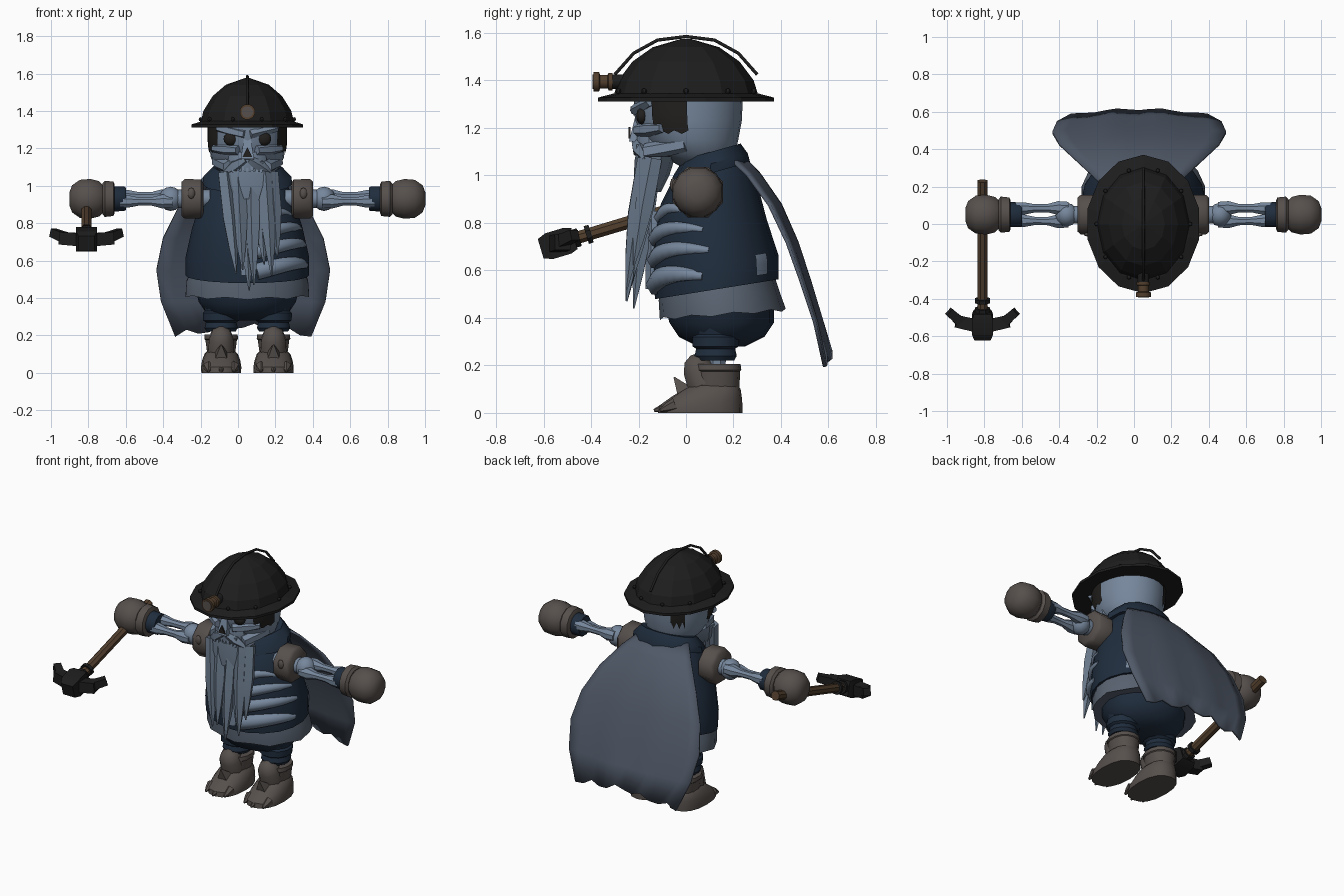
import bpy, bmesh, math
from mathutils import Vector

cube = bpy.data.objects.get("Cube")
if cube:
    bpy.data.objects.remove(cube, do_unlink=True)

CX = 0.05  # body centre line


def material(name, r, g, b):
    m = bpy.data.materials.new(name)
    m.use_nodes = True
    m.diffuse_color = (r, g, b, 1)
    m.node_tree.nodes["Principled BSDF"].inputs["Base Color"].default_value = (r, g, b, 1)
    return m


BONE = material("pale blue bone", .18, .24, .33)
BEARD = material("dusty blue beard", .15, .20, .27)
NAVY = material("navy cloth", .014, .026, .047)
SHIRT = material("grey blue shirt", .10, .125, .165)
CAPE = material("slate cape", .08, .10, .138)
LEATHER = material("grey brown leather", .094, .08, .073)
IRON = material("black iron", .0125, .0125, .0125)
WOOD = material("brown wood", .085, .05, .027)
DARK = material("dark hair and sockets", .015, .014, .013)


def finish(name, bm, mat, angle=35):
    bmesh.ops.recalc_face_normals(bm, faces=bm.faces)
    me = bpy.data.meshes.new(name)
    bm.to_mesh(me)
    bm.free()
    me.materials.append(mat)
    if angle:
        me.polygons.foreach_set("use_smooth", [True] * len(me.polygons))
        me.set_sharp_from_angle(angle=math.radians(angle))
    ob = bpy.data.objects.new(name, me)
    bpy.context.collection.objects.link(ob)
    return ob


def skin(name, loops, mat, angle=35, closed=True):
    """Bridge rows of points; closed rows are rings with end caps."""
    bm = bmesh.new()
    rows = [[bm.verts.new(p) for p in loop] for loop in loops]
    n = len(rows[0])
    for a, b in zip(rows, rows[1:]):
        for i in range(n if closed else n - 1):
            j = (i + 1) % n
            bm.faces.new((a[i], a[j], b[j], b[i]))
    if closed:
        bm.faces.new(rows[0])
        bm.faces.new(rows[-1])
    return finish(name, bm, mat, angle)


def on_ring(ring, a, x=CX, tilt=0, off=0, e=1):
    # angle 0 is the front, a quarter turn is the model's left
    z, cy, rx, ry = ring
    s, c = math.sin(a), math.cos(a)
    s, c = math.copysign(abs(s) ** e, s), math.copysign(abs(c) ** e, c)
    y = cy - (ry + off) * c
    return Vector((x + (rx + off) * s, y, z + tilt * y))


def loft(name, rings, mat, n=16, x=CX, tilt=0, angle=35, e=1, jag=0):
    loops = [[on_ring(r, math.tau * i / n, x, tilt, 0, e) for i in range(n)] for r in rings]
    for i in range(0, n, 2):
        loops[0][i].z -= jag
    return skin(name, loops, mat, angle)


def ring_at(rings, z):
    for a, b in zip(rings, rings[1:]):
        if a[0] <= z <= b[0]:
            t = (z - a[0]) / (b[0] - a[0])
            return [u + (v - u) * t for u, v in zip(a, b)]


def limb(name, p0, p1, profile, mat, n=10, angle=40):
    """Turned shape: profile holds (fraction along, radius)."""
    p0, p1 = Vector(p0), Vector(p1)
    d = p1 - p0
    q = d.to_track_quat('Z', 'Y')
    loops = []
    for t, r in profile:
        ring = [Vector((math.cos(a), math.sin(a), 0)) * r
                for a in (math.tau * (i + .5) / n for i in range(n))]
        loops.append([p0 + d * t + q @ v for v in ring])
    return skin(name, loops, mat, angle)


def ball(name, c, size, mat, seg=12):
    bm = bmesh.new()
    bmesh.ops.create_uvsphere(bm, u_segments=seg, v_segments=seg // 2 + 1, radius=1)
    for v in bm.verts:
        v.co = Vector(c) + v.co * Vector(size)
    return finish(name, bm, mat, 50)


def strand(name, points, radii, mat):
    cu = bpy.data.curves.new(name, 'CURVE')
    cu.dimensions = '3D'
    cu.bevel_depth = 1
    cu.bevel_resolution = 1
    cu.use_fill_caps = True
    sp = cu.splines.new('POLY')
    sp.points.add(len(points) - 1)
    for pt, p, r in zip(sp.points, points, radii):
        pt.co = (*p, 1)
        pt.radius = r
    cu.materials.append(mat)
    ob = bpy.data.objects.new(name, cu)
    bpy.context.collection.objects.link(ob)


def panel(name, rings, a0, a1, z0, z1, mat, tilt=0, jag=0):
    rows = [[on_ring(ring_at(rings, z0 + (z1 - z0) * j / 4 + (jag * (i % 2) if j == 0 else 0)),
                     a0 + (a1 - a0) * i / 5, CX, tilt, .006) for i in range(6)] for j in range(5)]
    return skin(name, rows, mat, 35, False)


# Torso, shirt tail and trousers
TILT = .16
torso = [(.50, .13, .33, .26), (.60, .125, .33, .265), (.76, .10, .295, .24),
         (.90, .10, .25, .205), (1.0, .11, .21, .16), (1.06, .12, .15, .11)]
loft("jacket", torso, NAVY, 20, tilt=TILT)
loft("collar", [(.98, .10, .24, .17), (1.02, .105, .235, .155), (1.07, .11, .185, .12)],
     NAVY, 12, tilt=.28)
loft("shirt_tail", [(.41, .155, .335, .265), (.48, .14, .33, .255), (.56, .13, .30, .24)],
     SHIRT, 18, tilt=.07, jag=.012)
loft("trouser_seat", [(.28, .15, .14, .10), (.32, .15, .22, .18), (.38, .15, .26, .22),
                      (.46, .14, .28, .23)], NAVY)

# Ribs showing through the torn left side
for z, r, end in ((.84, .028, 1.1), (.755, .034, 1.45), (.665, .038, 1.5), (.56, .046, 1.35)):
    steps = [k / 8 for k in range(9)]
    strand("rib", [on_ring(ring_at(torso, z + .03 * math.sin(3 * t)), .15 + (end - .15) * t,
                           tilt=TILT, off=-.012) for t in steps],
           [r * (1.1 - .7 * t * t) for t in steps], BONE)
panel("back_tear", torso, 2.25, 2.5, .53, .62, BONE, TILT)
limb("breastbone", (CX, -.12, .85), (CX, -.13, .52), [(0, .05), (1, .04)], BONE, 6)

# Cape with a ragged hem
cape_rows = [(1.09, .235, .17), (1.01, .315, .25), (.88, .405, .35), (.72, .475, .43),
             (.55, .53, .465), (.38, .58, .44), (.225, .615, .365)]
cape = []
for k, (z, y, w) in enumerate(cape_rows):
    row = []
    for i in range(13):
        u = i / 6 - 1
        hem = (.02 - .05 * abs(u) + .03 * (i % 3 == 1)) * (k == len(cape_rows) - 1)
        curl = .06 - .005 * k
        row.append((.028 + w * u, y - curl * u * u + .006 * math.cos(i * 1.6) * k / 6, z + hem))
    cape.append(row)
solid = skin("cape", cape, CAPE, 35, False).modifiers.new("thickness", 'SOLIDIFY')
solid.thickness = .014

# Skull
skull = [(1.03, .08, .09, .09), (1.09, .045, .165, .16), (1.15, .02, .195, .20),
         (1.23, .01, .207, .225), (1.34, .01, .207, .23)]
loft("skull", skull, BONE, 24, angle=60)
loft("upper_jaw", [(1.06, -.12, .10, .08), (1.11, -.13, .115, .085), (1.18, -.13, .10, .085)],
     BONE, 10)
for k in range(7):
    x = CX - .075 + k * .025
    limb("tooth", (x, -.20, 1.13), (x, -.205, 1.07), [(0, .013), (1, .008)], BONE, 4)
limb("nose_bridge", (CX, -.19, 1.29), (CX, -.205, 1.14), [(0, .018), (1, .05)], BONE, 4)
nose = [(CX, -.243, 1.205), (CX - .026, -.243, 1.155), (CX + .026, -.243, 1.155)]
skin("nose_hole", [nose, [(x, y + .009, z) for x, y, z in nose]], DARK, 0)
for s in (-1, 1):
    ball("eye_socket", (CX + s * .088, -.185, 1.25), (.042, .025, .036), DARK, 10)
    limb("brow", (CX + s * .015, -.215, 1.275), (CX + s * .16, -.15, 1.31),
         [(0, .024), (.6, .026), (1, .02)], BONE, 5)
    limb("cheekbone", (CX + s * .05, -.205, 1.19), (CX + s * .18, -.10, 1.20),
         [(0, .025), (.5, .032), (1, .02)], BONE, 6)
    limb("jaw_bone", (CX + s * .10, -.17, 1.10), (CX + s * .165, 0, 1.13),
         [(0, .035), (.6, .035), (1, .03)], BONE, 6)
    limb("moustache", (CX + s * .01, -.21, 1.14), (CX + s * .12, -.17, 1.07),
         [(0, .02), (.5, .035), (1, .015)], BEARD, 5)
    panel("sideburn", skull, s * .85, s * 1.55, 1.175, 1.335, DARK, 0, .015)
panel("neck_hair", skull, -2.3, -2.7, 1.17, 1.335, DARK, 0, .05)

# Beard of tapering locks
loft("beard_root", [(.93, -.16, .10, .055), (1.0, -.145, .14, .075), (1.08, -.13, .155, .085)],
     BEARD, 10, angle=20)
locks = [(-.145, -.06, .53), (-.105, -.07, .66), (-.06, -.025, .55), (-.02, .01, .44),
         (.03, .035, .47), (.07, .09, .58), (.11, .13, .52), (.15, .16, .62)]
for k, (x0, x1, z1) in enumerate(locks):
    depth = .03 * (k % 2)
    limb("beard_lock", (CX + x0 * .85, -.165 + depth, 1.07), (CX + x1, -.25 + depth, z1),
         [(0, .04), (.45, .042), (.75, .026), (1, .004)], BEARD, 5, 15)

# Miner's helmet
dome = [(1.335, 0, .25, .305), (1.40, 0, .235, .285), (1.48, 0, .185, .225),
        (1.54, 0, .115, .14), (1.575, 0, .015, .02)]
loft("helmet_dome", dome, IRON, 12, angle=0)
loft("helmet_brim", [(1.312, 0, .306, .37), (1.328, 0, .306, .37), (1.345, 0, .25, .305)],
     IRON, 14, angle=0)
arc = [(.30, 1.425), (.22, 1.515), (.12, 1.57), (0, 1.585)]
arc = [(-y, z) for y, z in arc] + arc[-2::-1]
strand("helmet_crest", [(CX, y, z) for y, z in arc], [.008] * len(arc), IRON)
for k in range(10):
    ball("rivet", on_ring((1.355, 0, .25, .30), math.tau * (k + .5) / 10), (.012,) * 3, IRON, 6)
limb("lamp_mount", (CX, -.26, 1.395), (CX, -.325, 1.395), [(0, .032), (1, .032)], IRON, 12)
limb("lamp", (CX, -.31, 1.395), (CX, -.39, 1.395),
     [(0, .038), (.2, .038), (.25, .03), (.65, .03), (.7, .042), (1, .042)], WOOD, 12)
limb("lamp_glass", (CX, -.386, 1.395), (CX, -.394, 1.395), [(0, .031), (1, .031)], LEATHER, 12)

# Arms and legs
for s in (-1, 1):
    def arm(x, y=.05, z=.93):
        return (CX + s * x, y, z)
    limb("shoulder_guard", arm(.235), arm(.352), [(0, .09), (.1, .112), (.85, .115), (1, .098)],
         LEATHER, 8, 50)
    ball("guard_stud", arm(.30, -.055, .96), (.02, .012, .03), LEATHER, 8)
    limb("upper_arm", arm(.2), arm(.43), [(0, .05), (.7, .05), (1, .045)], BONE)
    ball("elbow", arm(.41), (.062, .065, .065), BONE)
    for dy, dz in ((-.036, -.014), (.036, .014)):
        limb("forearm", arm(.40, .05 + dy, .93 + dz), arm(.68, .05 + dy * .9, .93 + dz),
             [(0, .035), (.2, .04), (.4, .024), (.65, .024), (.85, .036), (1, .036)], BONE, 8)
    limb("sleeve", arm(.65), arm(.74), [(0, .062), (.1, .068), (1, .07)], NAVY, 12)
    limb("glove_cuff", arm(.71), arm(.775), [(0, .08), (.1, .095), (.8, .10), (1, .085)], LEATHER, 12)
    limb("glove", arm(.765), arm(.952),
         [(0, .07), (.15, .098), (.4, .11), (.7, .105), (.92, .075), (1, .035)], LEATHER, 12)

    x = CX + s * .14
    limb("trouser_leg", (x, .125, .22), (x, .125, .42),
         [(0, .08), (.1, .092), (.25, .085), (.3, .1), (.5, .102), (.55, .09), (1, .11)], NAVY, 12)
    limb("shin_bone", (x, .13, .14), (x, .13, .26), [(0, .045), (.6, .04), (1, .05)], BONE, 8)
    loft("boot_foot", [(0, .06, .106, .178), (.03, .062, .108, .176), (.065, .085, .102, .15),
                       (.10, .11, .09, .12), (.115, .12, .075, .10)], LEATHER, 16, x, e=.85)
    loft("boot_shaft", [(.105, .13, .076, .095), (.13, .13, .08, .096), (.175, .13, .086, .098),
                        (.18, .13, .092, .103), (.205, .13, .09, .1)], LEATHER, 14, x, e=.9)
    limb("boot_tongue", (x, .075, .12), (x, .03, .245),
         [(0, .075), (.5, .07), (.85, .05), (1, .012)], LEATHER, 8, 60)
    limb("boot_spike", (x, 0, .08), (x, -.05, .15), [(0, .055), (1, .004)], LEATHER, 4)
    for k in (-1, 0, 1):
        limb("toe_claw", (x + k * .068, -.045, .034), (x + k * .068, -.135 + abs(k) * .025, .01),
             [(0, .03), (.5, .021), (1, .006)], LEATHER, 6)

# Pickaxe held in the right glove
HX = -.81


def along(y, dx=0, dz=0):
    return (HX + dx, y, .875 + .3 * y + dz)


limb("pick_handle", along(.23), along(-.52), [(0, .03), (1, .028)], WOOD, 8)
for y in (-.40, -.45):
    limb("handle_band", along(y), along(y - .02), [(0, .042), (1, .042)], IRON, 8)
limb("pick_socket", along(-.47), along(-.612), [(0, .065), (.2, .08), (.75, .08), (1, .06)], IRON, 4, 20)
for s in (-1, 1):
    limb("pick_arm", along(-.545, s * .03), along(-.52, s * .14), [(0, .05), (1, .047)], IRON, 4, 20)
    limb("pick_tip", along(-.53, s * .11, .005), along(-.468, s * .18, .015),
         [(0, .04), (.5, .034), (1, .032)], IRON, 4, 20)
